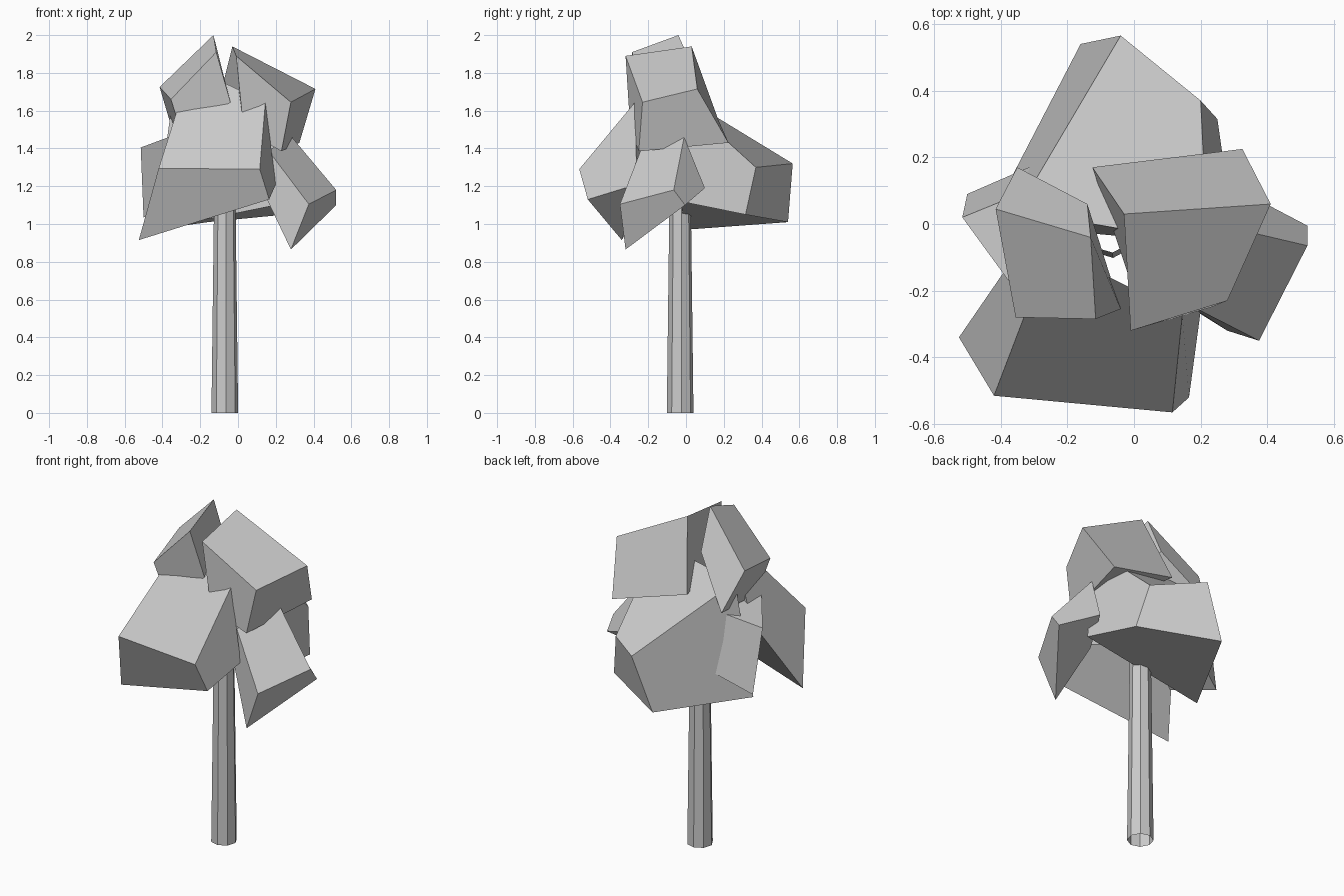
import bpy, bmesh, math


def leaf_block(name, outer, inner):
    """Skewed box: an outer four-corner face joined to a matching inner face."""
    bm = bmesh.new()
    a = [bm.verts.new(p) for p in outer]
    b = [bm.verts.new(p) for p in inner]
    bm.faces.new(a)
    bm.faces.new(b[::-1])
    for i in range(4):
        j = (i + 1) % 4
        bm.faces.new((a[j], a[i], b[i], b[j]))
    bmesh.ops.recalc_face_normals(bm, faces=bm.faces)
    mesh = bpy.data.meshes.new(name)
    bm.to_mesh(mesh)
    bm.free()
    obj = bpy.data.objects.new(name, mesh)
    bpy.context.collection.objects.link(obj)
    return obj


# Trunk: tapered open eight-sided tube
HEIGHT = 1.3
bpy.ops.mesh.primitive_cone_add(vertices=8, radius1=0.071, radius2=0.055, depth=HEIGHT,
                                end_fill_type='NOTHING', location=(-0.07, -0.031, HEIGHT / 2),
                                rotation=(0, 0, math.radians(6)))
bpy.context.object.name = "trunk"

# Foliage at the front
leaf_block("foliage_front",
           [(-.42, -.515, 1.295), (.115, -.565, 1.29), (.165, -.52, 1.13), (-.525, -.34, .915)],
           [(-.25, -.07, 1.83), (.145, -.27, 1.645), (.20, -.26, 1.21), (-.36, -.10, 1.35)])

# Foliage at the back
leaf_block("foliage_back",
           [(-.04, .565, 1.32), (.20, .37, 1.30), (.25, .315, 1.05), (-.16, .54, 1.01)],
           [(-.35, .04, 1.64), (.22, -.06, 1.69), (.30, -.03, 1.12), (-.44, .0, .97)])

# Upper left foliage
leaf_block("foliage_top_left",
           [(-.13, -.04, 2.0), (-.415, .045, 1.725), (-.355, -.28, 1.66), (-.115, -.285, 1.91)],
           [(-.14, .06, 1.77), (-.35, .17, 1.505), (-.29, -.25, 1.45), (-.04, -.255, 1.645)])

# Upper right foliage
leaf_block("foliage_top_right",
           [(-.03, .03, 1.94), (.41, .06, 1.715), (.28, -.23, 1.645), (-.01, -.32, 1.89)],
           [(-.125, .17, 1.555), (.325, .225, 1.43), (.23, -.25, 1.385), (.03, -.295, 1.5)])

# Small right foliage
leaf_block("foliage_right",
           [(.52, -.065, 1.18), (.375, -.35, 1.105), (.28, -.32, .865), (.52, -.005, 1.10)],
           [(.285, -.01, 1.46), (.16, -.24, 1.39), (.12, -.22, 1.20), (.32, .10, 1.19)])

# Small left foliage
leaf_block("foliage_left",
           [(-.515, .02, 1.405), (-.50, .09, 1.035), (-.36, -.13, 1.08), (-.34, -.22, 1.47)],
           [(-.22, .14, 1.50), (-.20, .22, 1.20), (-.12, .0, 1.20), (-.12, -.05, 1.50)])
